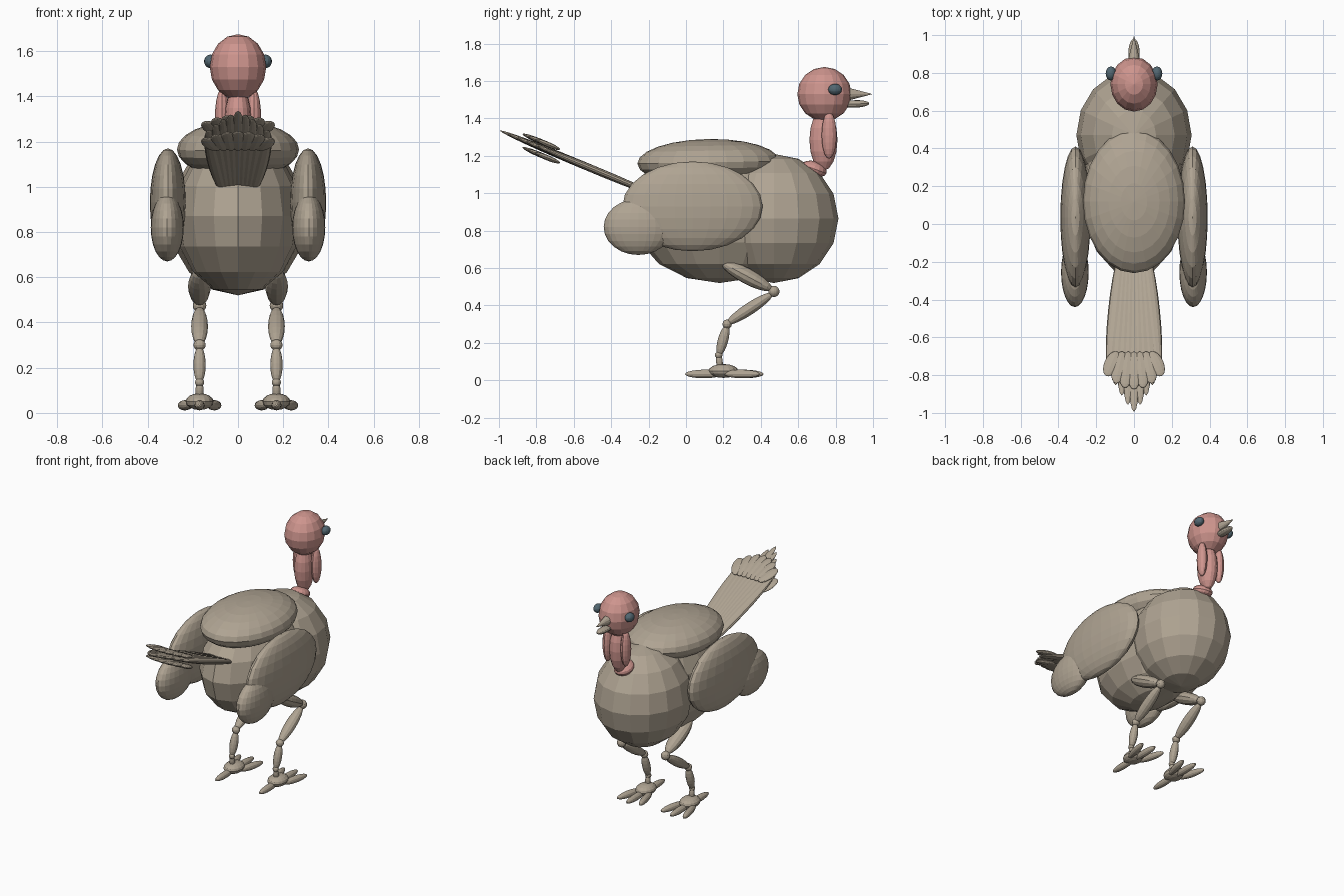
import bpy
import math
from mathutils import Vector, Matrix

if "Cube" in bpy.data.objects:
    bpy.data.objects.remove(bpy.data.objects["Cube"])


def material(name, rgb):
    m = bpy.data.materials.new(name)
    m.diffuse_color = (*rgb, 1)
    m.use_nodes = True
    m.node_tree.nodes["Principled BSDF"].inputs["Base Color"].default_value = m.diffuse_color
    return m


TAN = material("tan_feather", (0.43, 0.37, 0.29))
PINK = material("pink_skin", (0.62, 0.30, 0.27))
SLATE = material("slate_eye", (0.085, 0.135, 0.165))


def ball(name, loc, radii, mat, seg=16, rings=8, tilt=0):
    """Ellipsoid with its poles up, tilted about x in degrees."""
    bpy.ops.mesh.primitive_uv_sphere_add(segments=seg, ring_count=rings, location=loc,
                                         rotation=(math.radians(tilt), 0, 0))
    ob = bpy.context.object
    ob.name = name
    ob.scale = radii
    ob.data.materials.append(mat)
    return ob


def limb(name, p, q, rx, rn, mat=TAN, seg=12, rings=10):
    """Ellipsoid stretched from p to q; rx is its half width, rn its half thickness."""
    p, q = Vector(p), Vector(q)
    along = (q - p).normalized()
    normal = along.cross(Vector((1, 0, 0))).normalized()
    side = normal.cross(along)
    ob = ball(name, (0, 0, 0), (1, 1, 1), mat, seg, rings)
    rot = Matrix((side, normal, along)).transposed().to_4x4()
    ob.matrix_world = (Matrix.Translation((p + q) / 2) @ rot
                       @ Matrix.Diagonal((rx, rn, (q - p).length / 2, 1)))
    return ob


# body, chest and back
ball("body", (0, 0.18, 0.87), (0.28, 0.46, 0.35), TAN)
ball("chest", (0, 0.47, 0.865), (0.305, 0.345, 0.345), TAN)
ball("back_feathers", (0, 0.12, 1.165), (0.27, 0.38, 0.125), TAN, 24, 12, tilt=1)

# neck, head and beak
ball("neck_base", (0, 0.685, 1.13), (0.065, 0.07, 0.04), PINK, tilt=-20)
ball("neck", (0, 0.735, 1.285), (0.06, 0.075, 0.165), PINK)
ball("head", (0, 0.74, 1.53), (0.125, 0.145, 0.145), PINK)
bpy.ops.mesh.primitive_cone_add(vertices=12, radius1=1, depth=1,
                                location=(0, 0.925, 1.53),
                                rotation=(-math.pi / 2, 0, 0))
upper = bpy.context.object
upper.name = "upper_beak"
upper.scale = (0.035, 0.038, 0.145)
upper.data.materials.append(TAN)
limb("lower_beak", (0, 0.83, 1.475), (0, 0.98, 1.48), 0.03, 0.02)

for s, tag in ((-1, "left"), (1, "right")):
    ball("eye_" + tag, (s * 0.122, 0.797, 1.555), (0.028, 0.037, 0.03), SLATE, 16, 10)
    ball("wattle_" + tag, (s * 0.07, 0.765, 1.31), (0.032, 0.04, 0.125), PINK, 12, 10)

    # wing and its drooping tip
    ball("wing_" + tag, (s * 0.31, 0.035, 0.93), (0.08, 0.375, 0.24), TAN, 24, 12)
    ball("wing_tip_" + tag, (s * 0.313, -0.255, 0.82), (0.073, 0.185, 0.15), TAN, 24, 12)

    # leg with ball joints
    x = s * 0.17
    limb("thigh_" + tag, (s * 0.172, 0.19, 0.63), (x, 0.46, 0.485), 0.05, 0.042)
    ball("knee_" + tag, (x, 0.47, 0.475), (0.03, 0.03, 0.03), TAN, 12, 8)
    limb("shin_" + tag, (x, 0.465, 0.465), (x, 0.215, 0.3), 0.037, 0.032)
    ball("ankle_" + tag, (x, 0.22, 0.3), (0.027, 0.025, 0.025), TAN, 12, 8)
    limb("lower_leg_" + tag, (x, 0.22, 0.295), (x, 0.175, 0.13), 0.027, 0.028)
    ball("heel_joint_" + tag, (x, 0.175, 0.135), (0.02, 0.02, 0.02), TAN, 12, 8)
    limb("heel_" + tag, (x, 0.175, 0.14), (x, 0.182, 0.06), 0.018, 0.018)

    # foot with three front toes and one back toe
    ball("foot_" + tag, (x, 0.2, 0.05), (0.062, 0.08, 0.037), TAN)
    for i in (-1, 0, 1):
        limb("front_toe_" + tag, (x + i * 0.04, 0.2, 0.035),
             (x + i * 0.088, 0.415 - 0.02 * abs(i), 0.033), 0.023, 0.023)
    limb("back_toe_" + tag, (x, 0.2, 0.035), (x, -0.005, 0.033), 0.023, 0.023)


# tail fan
def tail_point(x, y, lift=0):
    return (x, y, 1.03 - 0.415 * (y + 0.26) + lift)


for i in range(-4, 5):
    u = i / 4
    limb("tail_feather", tail_point(0.06 * u, -0.12),
         tail_point(0.13 * u, -0.995 + 0.2 * abs(u) ** 1.2), 0.042, 0.02, TAN, 12, 12)

# short covert feathers above and below the fan
for name, lift in (("upper_covert", 0.032), ("lower_covert", -0.04)):
    for i in range(-3, 4):
        u = i / 3
        limb(name, tail_point(0.09 * u, -0.675, lift),
             tail_point(0.145 * u, -0.875 + 0.07 * u * u, lift), 0.04, 0.014)
